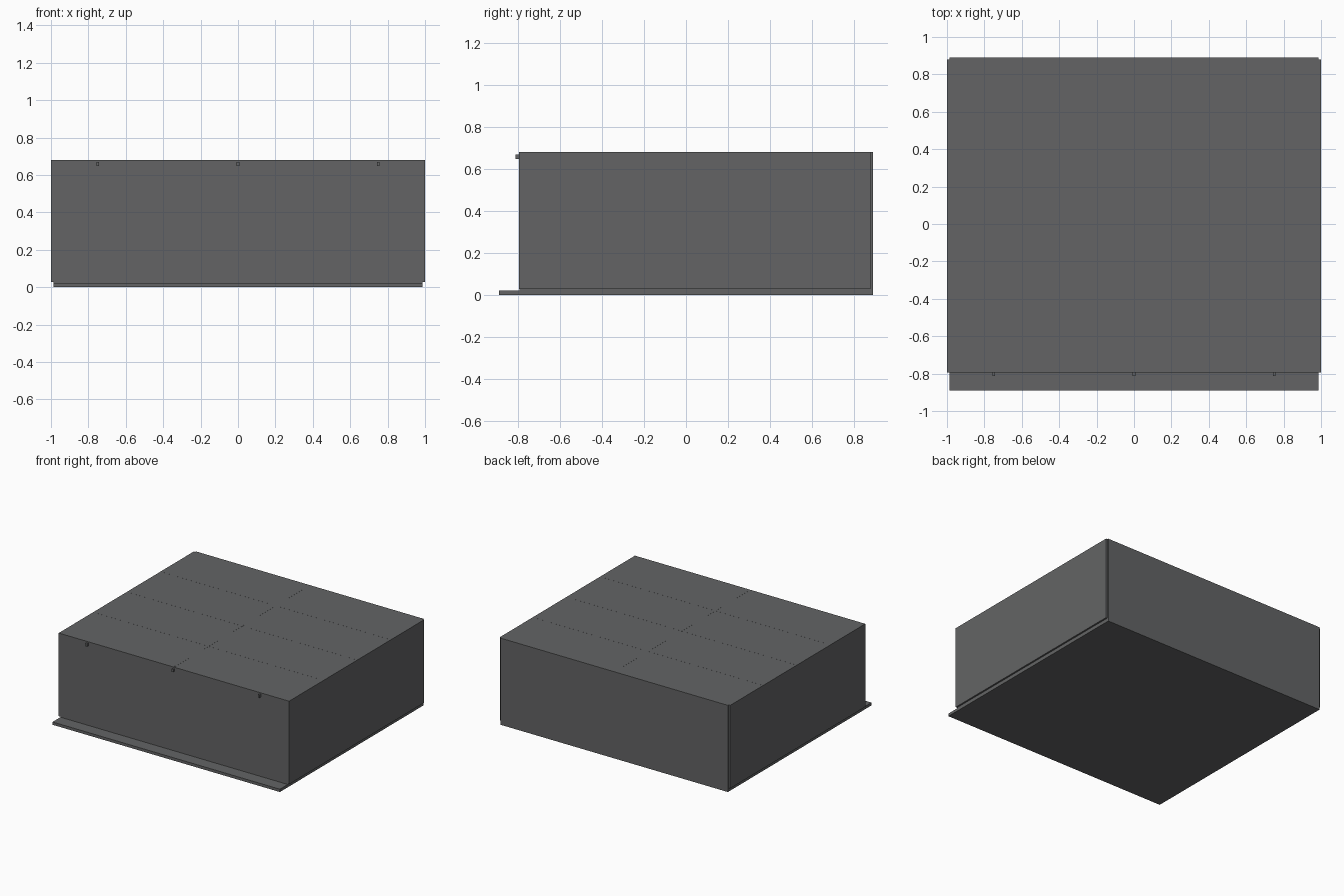
import bpy
import bmesh

if "Cube" in bpy.data.objects:
    bpy.data.objects.remove(bpy.data.objects["Cube"])

mat = bpy.data.materials.new("dark grey")
mat.diffuse_color = (0.125, 0.127, 0.13, 1)
mat.use_nodes = True
mat.node_tree.nodes["Principled BSDF"].inputs["Base Color"].default_value = mat.diffuse_color


def box(name, x0, x1, y0, y1, z0, z1):
    """Axis-aligned box given by its limits."""
    bm = bmesh.new()
    bmesh.ops.create_cube(bm, size=1)
    for v in bm.verts:
        v.co.x = x1 if v.co.x > 0 else x0
        v.co.y = y1 if v.co.y > 0 else y0
        v.co.z = z1 if v.co.z > 0 else z0
    me = bpy.data.meshes.new(name)
    bm.to_mesh(me)
    bm.free()
    me.materials.append(mat)
    ob = bpy.data.objects.new(name, me)
    bpy.context.collection.objects.link(ob)
    return ob


TOP = 0.68
FRONT, BACK = -0.795, 0.88

# base tray with a lip sticking out at the front
box("base_plate", -0.987, 0.987, -0.89, 0.89, 0, 0.022)
box("base_riser", -0.987, 0.987, FRONT + 0.003, BACK, 0.022, 0.028)

# outer walls and roof
box("front_wall", -0.985, 0.985, FRONT, FRONT + 0.015, 0.028, TOP)
box("left_wall", -1.0, -0.985, FRONT, BACK, 0.028, TOP)
box("right_wall", 0.985, 1.0, FRONT, BACK, 0.028, TOP)
box("back_wall", -0.987, 0.987, BACK - 0.005, 0.89, 0.022, TOP)
box("roof", -0.985, 0.985, FRONT + 0.015, BACK - 0.005, TOP - 0.015, TOP)

# inner dividers, whose top edges show in the roof
box("long_divider", -0.003, 0.003, FRONT + 0.015, BACK - 0.005, 0.028, TOP + 0.0004)
for i, y in enumerate((-0.365, 0.052, 0.469)):
    box(f"cross_divider_{i + 1}", -0.98, 0.98, y - 0.003, y + 0.003, 0.028, TOP + 0.0004)

# small pegs along the top of the front wall
for i, x in enumerate((-0.75, 0, 0.75)):
    box(f"front_peg_{i + 1}", x - 0.007, x + 0.007, -0.812, FRONT, 0.648, 0.67)
